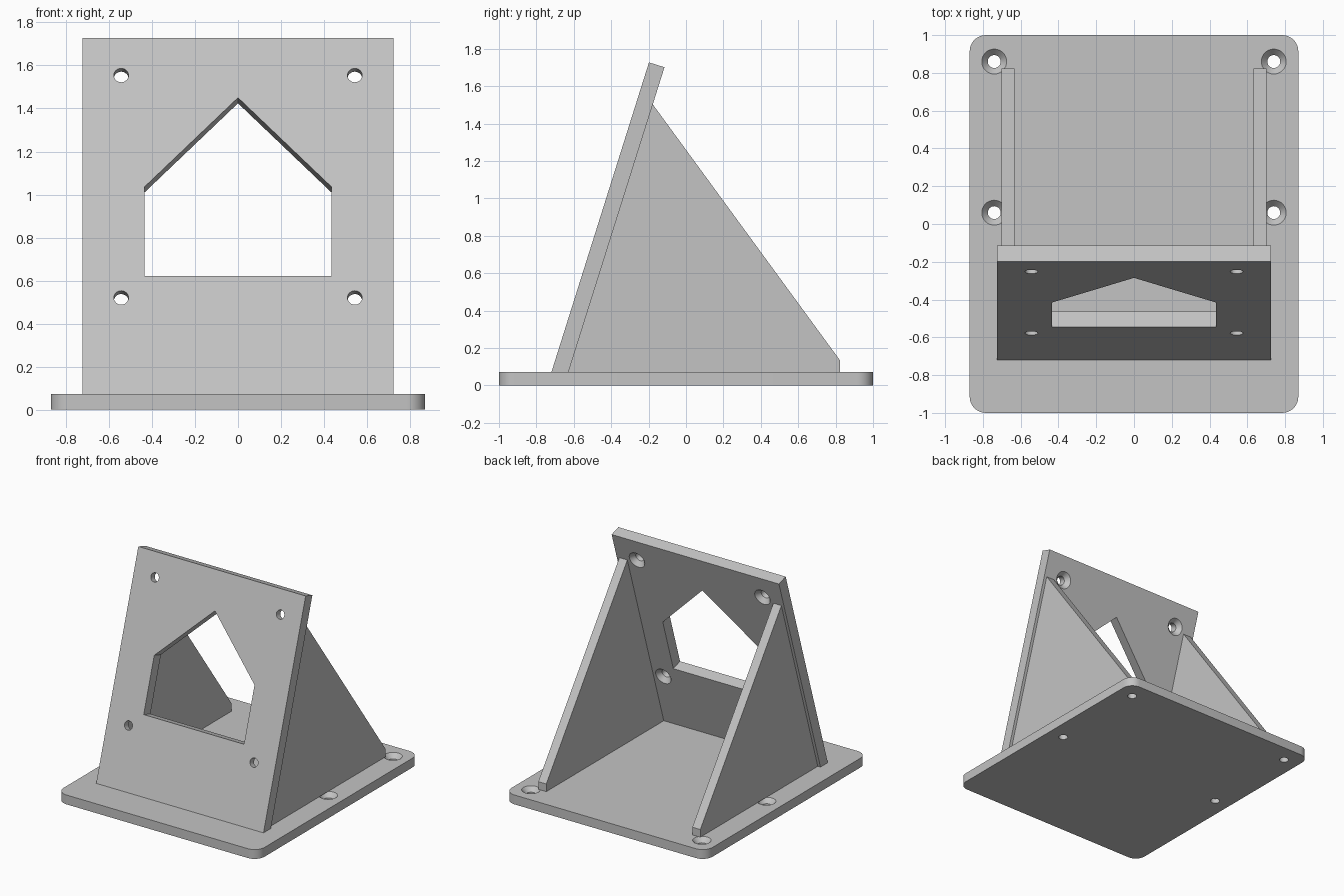
import bpy
import bmesh
from math import cos, sin, tau, radians
from mathutils import Matrix, Vector

cube = bpy.data.objects.get("Cube")
if cube:
    bpy.data.objects.remove(cube, do_unlink=True)

grey = bpy.data.materials.new("light grey plastic")
grey.use_nodes = True
grey.diffuse_color = (0.55, 0.55, 0.55, 1)
grey.node_tree.nodes["Principled BSDF"].inputs["Base Color"].default_value = (0.55, 0.55, 0.55, 1)

BASE_TOP = 0.073
HOLE_R, SINK_R, SINK_DEPTH = 0.034, 0.066, 0.035


def loft(bm, rings):
    """Closed solid through a list of rings with equal point counts."""
    loops = [[bm.verts.new(p) for p in ring] for ring in rings]
    for a, b in zip(loops, loops[1:]):
        for i in range(len(a)):
            j = (i + 1) % len(a)
            bm.faces.new((a[i], a[j], b[j], b[i]))
    bm.faces.new(loops[0][::-1])
    bm.faces.new(loops[-1])


def circle(cx, cy, z, r, n=32):
    return [(cx + r * cos(tau * i / n), cy + r * sin(tau * i / n), z) for i in range(n)]


def prism(bm, outline, z0, z1):
    loft(bm, [[(x, y, z) for x, y in outline] for z in (z0, z1)])


def screw_hole(bm, x, y, plain, sunk):
    """Through hole from z=plain to a countersunk mouth at z=sunk."""
    d = 1 if sunk > plain else -1
    levels = [(plain - d * 0.05, HOLE_R), (sunk - d * SINK_DEPTH, HOLE_R),
              (sunk, SINK_R), (sunk + d * 0.05, SINK_R)]
    loft(bm, [circle(x, y, z, r) for z, r in levels])


def finish(name, bm, matrix=Matrix()):
    bmesh.ops.transform(bm, matrix=matrix, verts=bm.verts)
    bmesh.ops.recalc_face_normals(bm, faces=bm.faces)
    mesh = bpy.data.meshes.new(name)
    bm.to_mesh(mesh)
    bm.free()
    mesh.materials.append(grey)
    ob = bpy.data.objects.new(name, mesh)
    bpy.context.collection.objects.link(ob)
    return ob


def cut(ob, cutter):
    """Subtract the cutter, then discard it."""
    cutter.hide_render = True
    mod = ob.modifiers.new("holes", 'BOOLEAN')
    mod.operation = 'DIFFERENCE'
    mod.solver = 'EXACT'
    mod.object = cutter
    bpy.ops.object.select_all(action='DESELECT')
    bpy.context.view_layer.objects.active = ob
    ob.select_set(True)
    bpy.ops.object.modifier_apply(modifier=mod.name)
    bpy.data.objects.remove(cutter, do_unlink=True)
    bpy.ops.object.shade_smooth_by_angle(angle=radians(30))


# Base plate with rounded corners and four countersunk holes
W, L, R = 0.87, 1.0, 0.085
outline = []
for k, (sx, sy) in enumerate([(1, 1), (-1, 1), (-1, -1), (1, -1)]):
    for i in range(9):
        a = tau / 4 * (k + i / 8)
        outline.append((sx * (W - R) + R * cos(a), sy * (L - R) + R * sin(a)))
bm = bmesh.new()
prism(bm, outline, 0, BASE_TOP)
base = finish("base_plate", bm)
bm = bmesh.new()
for x in (-0.74, 0.74):
    for y in (0.06, 0.86):
        screw_hole(bm, x, y, 0, BASE_TOP)
cut(base, finish("base_hole_cutter", bm))

# Leaning panel: local x across, y up the slope, z out of the front face
bottom, top = Vector((0, -0.719, BASE_TOP)), Vector((0, -0.198, 1.727))
up = (top - bottom).normalized()
out = Vector((1, 0, 0)).cross(up)
frame = Matrix((Vector((1, 0, 0)), up, out)).transposed().to_4x4()
frame.translation = bottom
THICK = 0.087

bm = bmesh.new()
side = [(-0.719, BASE_TOP), (-0.628, BASE_TOP), (-0.115, 1.701), (-0.198, 1.727)]
loft(bm, [[(x, y, z) for y, z in side] for x in (-0.724, 0.724)])
panel = finish("leaning_panel", bm)

# House-shaped window and four holes countersunk from behind
bm = bmesh.new()
window = [(-0.434, 0.576), (0.434, 0.576), (0.434, 1.01), (0, 1.444), (-0.434, 1.01)]
prism(bm, window, -THICK - 0.1, 0.1)
for x in (-0.543, 0.543):
    for s in (0.469, 1.553):
        screw_hole(bm, x, s, 0, -THICK)
cut(panel, finish("panel_cutter", bm, frame))

# Triangular side braces
brace = [(-0.628, BASE_TOP), (0.824, BASE_TOP), (0.824, 0.133), (-0.178, 1.503)]
for name, s in (("left_brace", 1), ("right_brace", -1)):
    bm = bmesh.new()
    loft(bm, [[(s * x, y, z) for y, z in brace] for x in (0.632, 0.701)])
    finish(name, bm)
